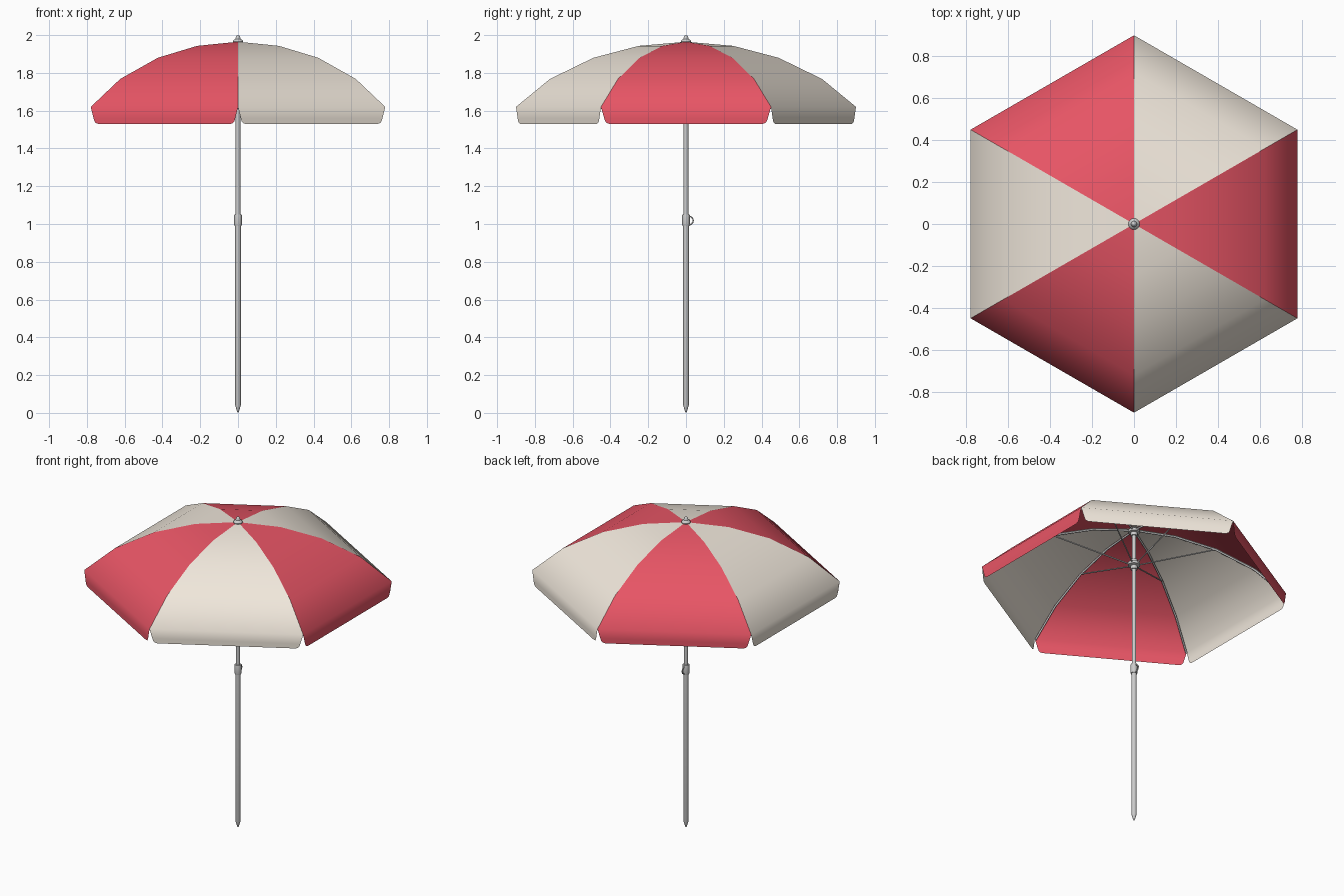
import bpy, bmesh, math
from mathutils import Vector

if "Cube" in bpy.data.objects:
    bpy.data.objects.remove(bpy.data.objects["Cube"])


def material(name, rgb):
    m = bpy.data.materials.new(name)
    m.diffuse_color = (*rgb, 1)
    m.use_nodes = True
    m.node_tree.nodes["Principled BSDF"].inputs["Base Color"].default_value = m.diffuse_color
    return m


def mesh_object(name, bm, mat=None, angle=None):
    bmesh.ops.recalc_face_normals(bm, faces=bm.faces)
    me = bpy.data.meshes.new(name)
    bm.to_mesh(me)
    bm.free()
    ob = bpy.data.objects.new(name, me)
    bpy.context.collection.objects.link(ob)
    if mat:
        me.materials.append(mat)
    bpy.ops.object.select_all(action='DESELECT')
    ob.select_set(True)
    bpy.context.view_layer.objects.active = ob
    if angle:
        bpy.ops.object.shade_smooth_by_angle(angle=math.radians(angle))
    else:
        bpy.ops.object.shade_smooth()
    return ob


def lathe(name, profile, sides=20):
    """Revolve (radius, z) points around the z axis."""
    bm = bmesh.new()
    vs = [bm.verts.new((r, 0, z)) for r, z in profile]
    es = [bm.edges.new(p) for p in zip(vs, vs[1:])]
    bmesh.ops.spin(bm, geom=vs + es, axis=(0, 0, 1), cent=(0, 0, 0),
                   angle=math.tau, steps=sides)
    bmesh.ops.remove_doubles(bm, verts=bm.verts, dist=1e-5)
    return mesh_object(name, bm, angle=35)


def tube(name, points, radius):
    cu = bpy.data.curves.new(name, 'CURVE')
    cu.dimensions = '3D'
    cu.bevel_depth = radius
    cu.bevel_resolution = 1
    cu.use_fill_caps = True
    sp = cu.splines.new('POLY')
    sp.points.add(len(points) - 1)
    for p, co in zip(sp.points, points):
        p.co = (*co, 1)
    ob = bpy.data.objects.new(name, cu)
    bpy.context.collection.objects.link(ob)
    return ob


red = material("red_fabric", (0.80, 0.09, 0.13))
cream = material("cream_fabric", (0.87, 0.80, 0.71))

# Ridge profile (radius, z) and hanging flap outline (half width, z)
ridge = [(0.25, 1.943), (0.49, 1.88), (0.72, 1.768), (0.9, 1.62)]
flap = [(0.433, 1.56), (0.428, 1.545), (0.42, 1.535), (0.405, 1.53)]
C30 = math.cos(math.pi / 6)

# Fabric panels with hanging flaps
for i in range(6):
    a = i * math.pi / 3
    n = Vector((math.cos(a), math.sin(a), 0))
    t = Vector((-math.sin(a), math.cos(a), 0))
    bm = bmesh.new()

    def vert(out, side, z):
        return bm.verts.new(n * out + t * side + Vector((0, 0, z)))

    apex = vert(0, 0, 1.965)
    rows = [(vert(r * C30, -r / 2, z), vert(r * C30, r / 2, z)) for r, z in ridge]
    bm.faces.new((apex, *rows[0]))
    for (l0, r0), (l1, r1) in zip(rows, rows[1:]):
        bm.faces.new((l0, l1, r1, r0))
    prev = rows[-1]
    for w, z in flap:
        cur = (vert(0.9 * C30, -w, z), vert(0.9 * C30, w, z))
        bm.faces.new((prev[0], cur[0], cur[1], prev[1]))
        prev = cur
    bmesh.ops.recalc_face_normals(bm, faces=bm.faces)
    if sum(f.normal.z for f in bm.faces) < 0:
        bmesh.ops.reverse_faces(bm, faces=bm.faces)
    mesh_object(f"canopy_panel_{i + 1}", bm, cream if i % 2 else red)

# Ribs under the ridges and struts from the runner
for i in range(6):
    a = math.pi / 6 + i * math.pi / 3
    d = Vector((math.cos(a), math.sin(a), 0))
    line = [(0.02, 1.952)] + [(r - 0.006, z - 0.008) for r, z in ridge]
    tube(f"rib_{i + 1}", [d * r + Vector((0, 0, z)) for r, z in line], 0.006)
    tube(f"strut_{i + 1}", [d * 0.03 + Vector((0, 0, 1.725)),
                            d * 0.48 + Vector((0, 0, 1.872))], 0.004)

# Pole in two sections with a pointed foot
lathe("lower_pole", [(0, 0), (0.004, 0.004), (0.015, 0.04), (0.015, 1.0), (0, 1.0)])
lathe("upper_pole", [(0, 0.99), (0.0125, 0.99), (0.0125, 1.97), (0, 1.97)])

# Joint collar and its loop handle
lathe("joint_collar", [(0.013, 0.99), (0.019, 0.99), (0.02, 0.994), (0.02, 1.046),
                       (0.019, 1.05), (0.012, 1.05)])
tube("collar_handle", [(0, 0.015 + 0.023 * math.sin(k * math.pi / 8),
                        1.018 + 0.023 * math.cos(k * math.pi / 8))
                       for k in range(9)], 0.004)

# Runner and top hub
lathe("runner", [(0.012, 1.69), (0.02, 1.69), (0.02, 1.712), (0.036, 1.716),
                 (0.036, 1.734), (0.02, 1.738), (0.02, 1.755), (0.012, 1.755)])
lathe("top_hub", [(0.012, 1.915), (0.02, 1.915), (0.02, 1.935), (0.034, 1.938),
                  (0.034, 1.953), (0.012, 1.957)])

# Finial on top
lathe("finial", [(0, 1.96), (0.026, 1.96), (0.027, 1.967), (0.023, 1.974),
                 (0.014, 1.98), (0.012, 1.988), (0.009, 1.996), (0.005, 1.999), (0, 2.0)])
